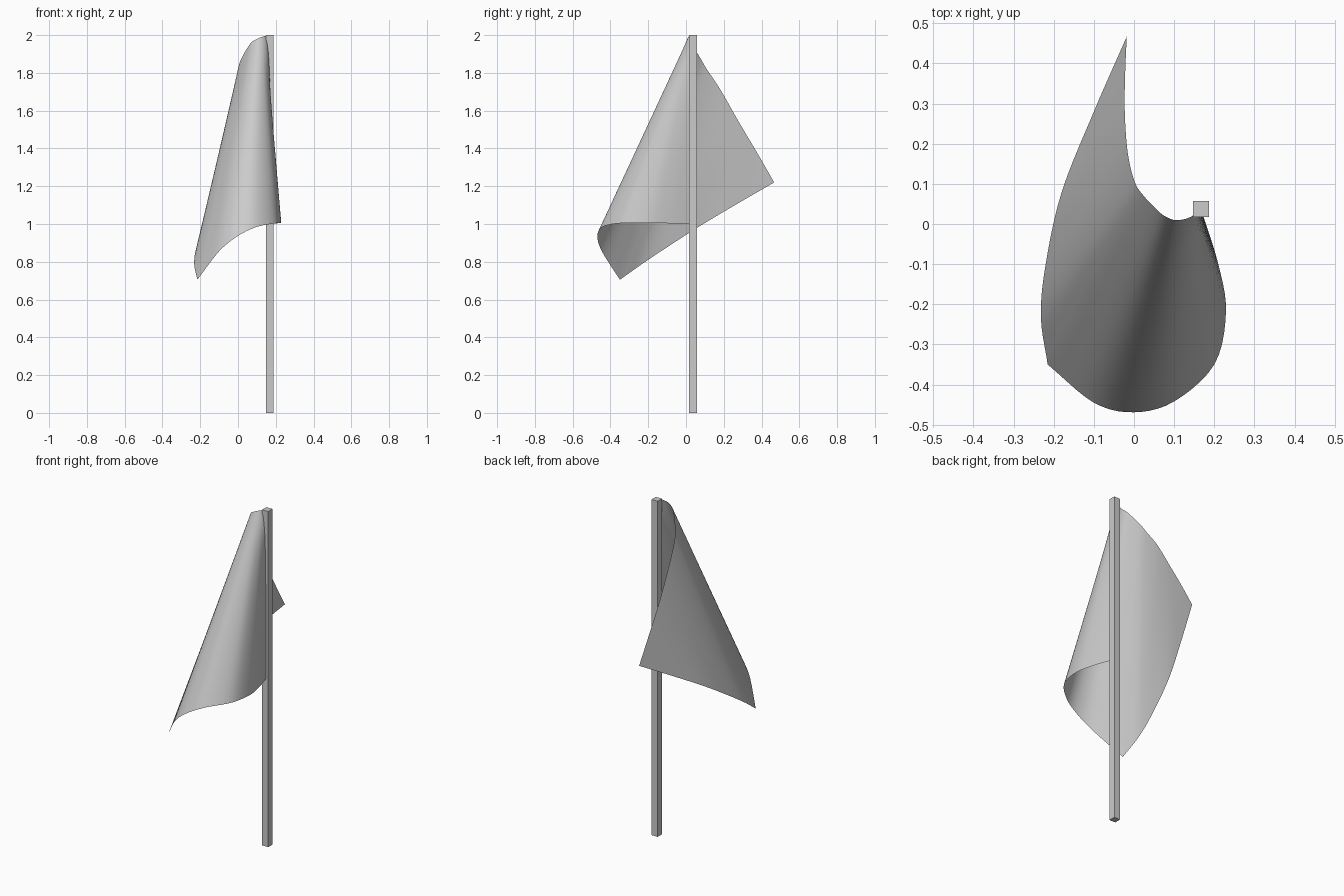
import bpy, bmesh
from mathutils import Vector

if "Cube" in bpy.data.objects:
    bpy.data.objects.remove(bpy.data.objects["Cube"])

# Pole: square post
bpy.ops.mesh.primitive_cube_add(size=1, location=(0.167, 0.037, 1.0))
pole = bpy.context.object
pole.name = "pole"
pole.dimensions = (0.04, 0.04, 2.0)
bpy.ops.object.transform_apply(location=False, rotation=False, scale=True)

# Straight fold lines of the cloth: (point on top edge, point on bottom edge)
drape = [
    ((0.167, 0.037, 2.0), (0.167, 0.037, 1.0)),
    ((0.155, 0.027, 1.998), (0.21, -0.10, 1.004)),
    ((0.142, 0.018, 1.995), (0.229, -0.22, 1.006)),
    ((0.125, 0.012, 1.99), (0.20, -0.35, 1.004)),
    ((0.11, 0.01, 1.984), (0.10, -0.442, 0.985)),
    ((0.093, 0.012, 1.975), (0.0, -0.469, 0.937)),
    ((0.065, 0.028, 1.955), (-0.10, -0.445, 0.855)),
    ((0.02, 0.075, 1.88), (-0.215, -0.35, 0.705)),
]
# ... then (point on top edge, point on free edge), ending at the far corner
fly = [
    drape[-1],
    ((-0.0, 0.11, 1.82), (-0.232, -0.23, 0.79)),
    ((-0.016, 0.18, 1.715), (-0.22, -0.10, 0.877)),
    ((-0.023, 0.28, 1.54), (-0.18, 0.08, 0.993)),
    ((-0.022, 0.375, 1.38), (-0.10, 0.28, 1.112)),
    ((-0.018, 0.467, 1.22), (-0.018, 0.467, 1.22)),
]


def smooth(points, steps=5):
    """Catmull-Rom curve through the points."""
    p = [Vector(q) for q in points]
    p = [2 * p[0] - p[1]] + p + [2 * p[-1] - p[-2]]
    out = []
    for a, b, c, d in zip(p, p[1:], p[2:], p[3:]):
        for k in range(steps):
            t = k / steps
            out.append(0.5 * (2 * b + (c - a) * t + (2 * a - 5 * b + 4 * c - d) * t * t
                              + (3 * b - a - 3 * c + d) * t ** 3))
    return out + [p[-2]]


# Edge curves; the bottom keeps a sharp corner where it meets the free edge
top = smooth([r[0] for r in drape + fly[1:]])
low = smooth([r[1] for r in drape]) + smooth([r[1] for r in fly])[1:]

# Flag: ruled sheet between the two edges
bm = bmesh.new()
ROWS = 12
grid = [[bm.verts.new(a.lerp(b, j / ROWS)) for j in range(ROWS + 1)] for a, b in zip(top, low)]
for c0, c1 in zip(grid, grid[1:]):
    for j in range(ROWS):
        bm.faces.new((c0[j], c0[j + 1], c1[j + 1], c1[j]))
bmesh.ops.remove_doubles(bm, verts=bm.verts, dist=1e-5)
for f in bm.faces:
    f.smooth = True
mesh = bpy.data.meshes.new("flag")
bm.to_mesh(mesh)
bm.free()
flag = bpy.data.objects.new("flag", mesh)
bpy.context.collection.objects.link(flag)
